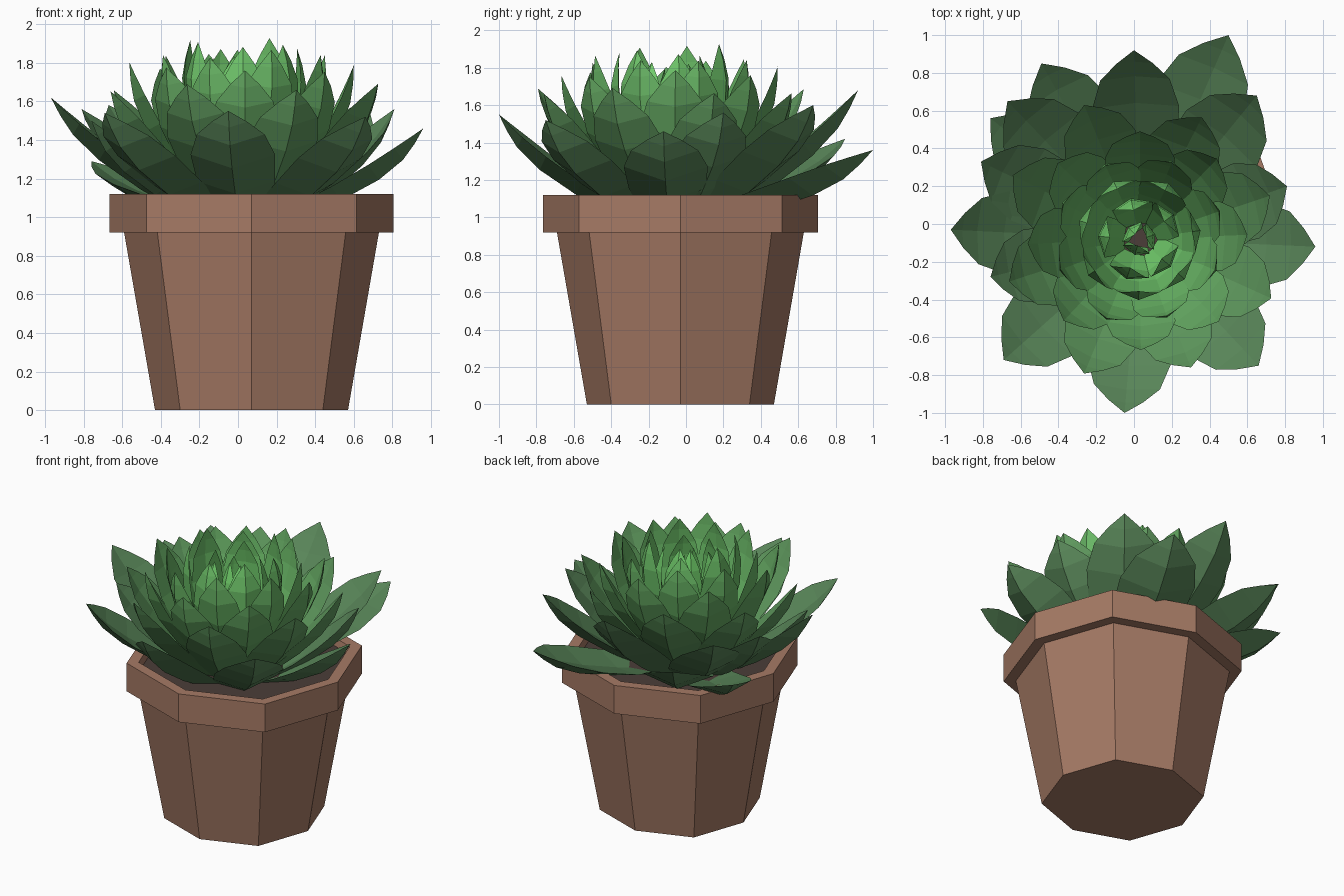
import bpy, bmesh, math, random
from mathutils import Vector

if "Cube" in bpy.data.objects:
    bpy.data.objects.remove(bpy.data.objects["Cube"])

random.seed(4)
POT = Vector((0.07, -0.03, 0))
CEN = Vector((0.03, -0.08, 0))


def make(name, bm, color):
    bmesh.ops.recalc_face_normals(bm, faces=bm.faces)
    me = bpy.data.meshes.new(name)
    bm.to_mesh(me)
    bm.free()
    mat = bpy.data.materials.new(name)
    mat.diffuse_color = (*color, 1)
    mat.use_nodes = True
    mat.node_tree.nodes["Principled BSDF"].inputs["Base Color"].default_value = mat.diffuse_color
    me.materials.append(mat)
    ob = bpy.data.objects.new(name, me)
    bpy.context.collection.objects.link(ob)


def lathe(name, profile, color):
    """Eight-sided stack of (radius, z) rings with slightly fuller diagonals, capped."""
    bm = bmesh.new()
    rings = []
    for r, z in profile:
        ring = []
        for k in range(8):
            a, rr = k * math.pi / 4, r * (1.045 if k % 2 else 1)
            ring.append(bm.verts.new(POT + Vector((rr * math.cos(a), rr * math.sin(a), z))))
        rings.append(ring)
    for a, b in zip(rings, rings[1:]):
        for k in range(8):
            j = (k + 1) % 8
            bm.faces.new((a[k], a[j], b[j], b[k]))
    bm.faces.new(rings[0])
    bm.faces.new(rings[-1])
    make(name, bm, color)


# Pot with stepped rim, and soil
lathe("pot", [(0.5, 0), (0.66, 0.92), (0.735, 0.92), (0.735, 1.12), (0.66, 1.12), (0.64, 1.03)],
      (0.38, 0.195, 0.13))
lathe("soil", [(0.635, 1.0), (0.65, 1.07)], (0.07, 0.047, 0.04))


def leaf(bm, tip, width, base_r, base_z, bulge):
    """Keeled pointed leaf swept along a quadratic curve from the stem to its tip."""
    out = Vector((tip.x - CEN.x, tip.y - CEN.y, 0)).normalized()
    side = Vector((-out.y, out.x, 0))
    p0 = CEN + out * base_r + Vector((0, 0, base_z))
    p2 = tip
    tangent = (p2 - p0).normalized()
    back = side.cross(tangent)
    if back.dot(out) < 0:
        back = -back
    p1 = (p0 + p2) / 2 + back * bulge
    prev = None
    for t, w in ((0, 0.72), (0.3, 0.92), (0.58, 1.0), (0.78, 0.8), (0.9, 0.42)):
        c = p0 * (1 - t) ** 2 + p1 * 2 * t * (1 - t) + p2 * t * t
        h = side * (width * w / 2)
        row = [bm.verts.new(v) for v in (c - h, c + back * width * w * 0.2, c + h,
                                         c + back * width * w * 0.08)]
        if prev:
            for k in range(4):
                j = (k + 1) % 4
                bm.faces.new((prev[k], prev[j], row[j], row[k]))
        else:
            bm.faces.new(row)
        prev = row
    point = bm.verts.new(p2)
    for k in range(4):
        bm.faces.new((prev[k], prev[(k + 1) % 4], point))


# Spreading outer leaves, placed by tip
bm = bmesh.new()
for x, y, z, w in ((0.5, 1.0, 1.36, 0.5), (0, 0.92, 1.68, 0.46), (-0.49, 0.85, 1.42, 0.46),
                   (-0.76, 0.56, 1.29, 0.42), (-0.81, 0.33, 1.56, 0.42), (-0.97, -0.03, 1.62, 0.44),
                   (-0.76, -0.28, 1.5, 0.4), (-0.69, -0.72, 1.54, 0.45), (-0.05, -1.0, 1.55, 0.44),
                   (0.66, -0.75, 1.52, 0.45), (0.96, -0.12, 1.46, 0.45), (0.81, 0.2, 1.56, 0.42),
                   (0.65, 0.68, 1.6, 0.48), (-0.67, 0.65, 1.58, 0.46)):
    leaf(bm, Vector((x, y, z)), w, 0.25, 1.05, 0.04)
make("outer_leaves", bm, (0.1, 0.24, 0.1))

# Inner whorls: name, count, tip radius, tip height, width, base radius, bulge, phase
RINGS = (("lower_leaves", 8, 0.75, 1.68, 0.40, 0.2, 0.05, 20),
         ("middle_leaves", 8, 0.59, 1.79, 0.37, 0.16, 0.07, 0),
         ("upper_leaves", 8, 0.44, 1.86, 0.31, 0.13, 0.09, 22),
         ("inner_leaves", 7, 0.28, 1.91, 0.27, 0.10, 0.13, 10),
         ("core_leaves", 5, 0.16, 1.86, 0.22, 0.07, 0.12, 33),
         ("bud_leaves", 3, 0.035, 1.79, 0.15, 0.03, 0.05, 15))
for i, (name, n, r, z, w, br, bulge, phase) in enumerate(RINGS):
    bm = bmesh.new()
    for k in range(n):
        a = math.radians(phase + 360 * k / n + random.uniform(-3, 3))
        rr = r * random.uniform(0.96, 1.04)
        tip = CEN + Vector((rr * math.cos(a), rr * math.sin(a), z + random.uniform(-0.04, 0.02)))
        leaf(bm, tip, w, br, 1.07 + 0.02 * i, bulge)
    f = (i + 1) / 6
    make(name, bm, (0.1 + 0.08 * f, 0.24 + 0.45 * f, 0.1 + 0.06 * f))
